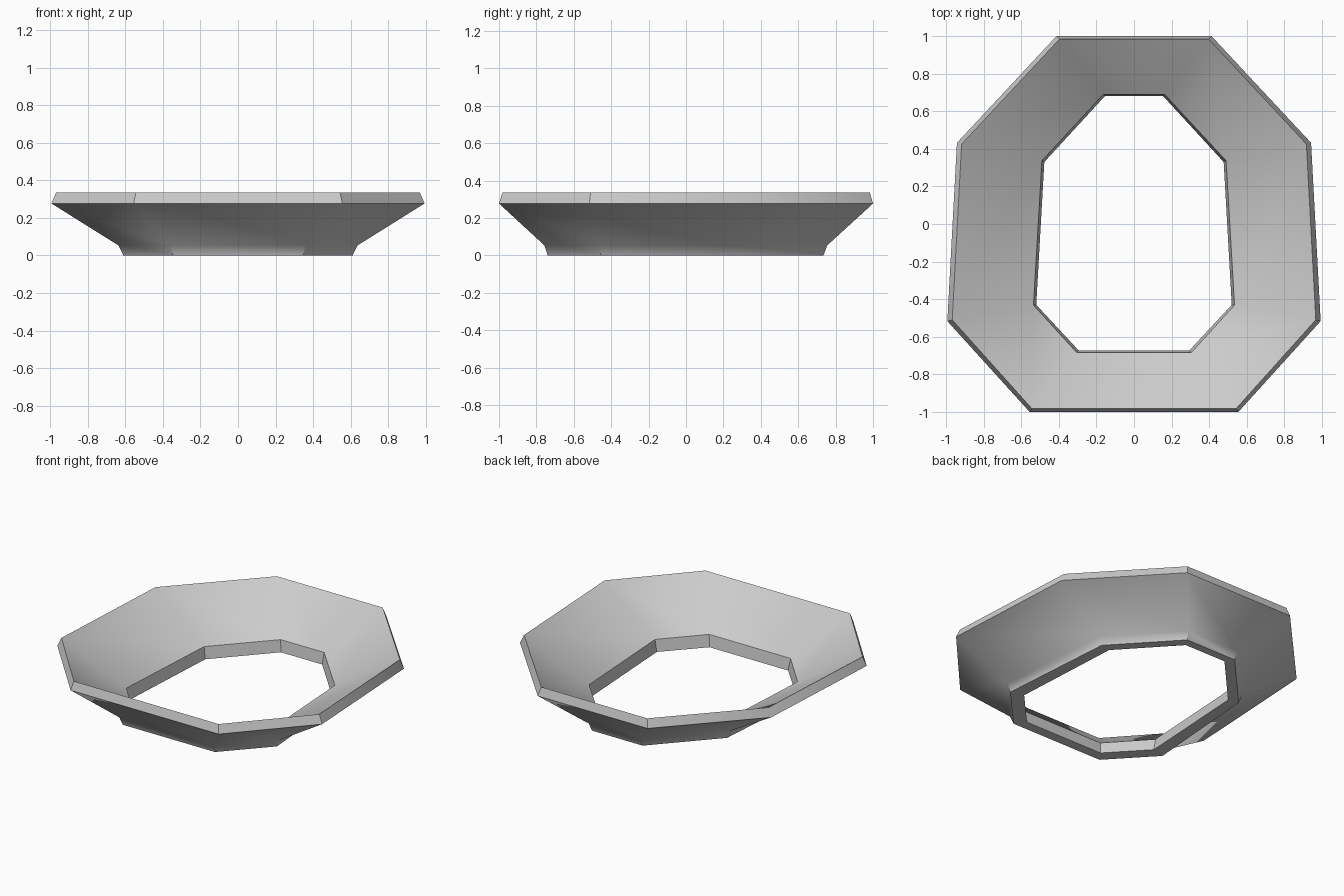
import bpy
import bmesh
import math

cube = bpy.data.objects.get("Cube")
if cube:
    bpy.data.objects.remove(cube, do_unlink=True)

# Plain grey material
grey = bpy.data.materials.new("plain_grey")
grey.use_nodes = True
colour = (0.6, 0.6, 0.6, 1)
grey.diffuse_color = colour
grey.node_tree.nodes["Principled BSDF"].inputs["Base Color"].default_value = colour

# Right half of each octagonal loop, back to front, with its height
loops = [
    (0.0, [(0.155, 0.68), (0.477, 0.33), (0.52, -0.43), (0.295, -0.672)]),    # inner bottom
    (0.0, [(0.19, 0.735), (0.55, 0.345), (0.61, -0.455), (0.345, -0.74)]),    # outer bottom
    (0.053, [(0.2, 0.755), (0.57, 0.35), (0.635, -0.46), (0.36, -0.757)]),    # collar top
    (0.277, [(0.412, 1.0), (0.942, 0.432), (0.993, -0.517), (0.555, -1.0)]),  # widest edge
    (0.335, [(0.397, 0.983), (0.917, 0.425), (0.967, -0.51), (0.543, -0.982)]),  # rim top
    (0.08, [(0.163, 0.69), (0.49, 0.337), (0.535, -0.432), (0.305, -0.684)]),  # inner lip
]

# Mirror every loop and bridge it to the next, closing the hollow ring
bm = bmesh.new()
rings = []
for z, half in loops:
    outline = half + [(-x, y) for x, y in reversed(half)]
    rings.append([bm.verts.new((x, y, z)) for x, y in outline])
for a, b in zip(rings, rings[1:] + rings[:1]):
    for i in range(len(a)):
        j = (i + 1) % len(a)
        bm.faces.new((a[i], a[j], b[j], b[i]))
bmesh.ops.recalc_face_normals(bm, faces=bm.faces)

mesh = bpy.data.meshes.new("flared_ring")
bm.to_mesh(mesh)
bm.free()
mesh.materials.append(grey)
ring = bpy.data.objects.new("flared_ring", mesh)
bpy.context.collection.objects.link(ring)

# Soft slopes, crisp rim and collar corners
bpy.ops.object.select_all(action="DESELECT")
ring.select_set(True)
bpy.context.view_layer.objects.active = ring
bpy.ops.object.shade_smooth_by_angle(angle=math.radians(38))
